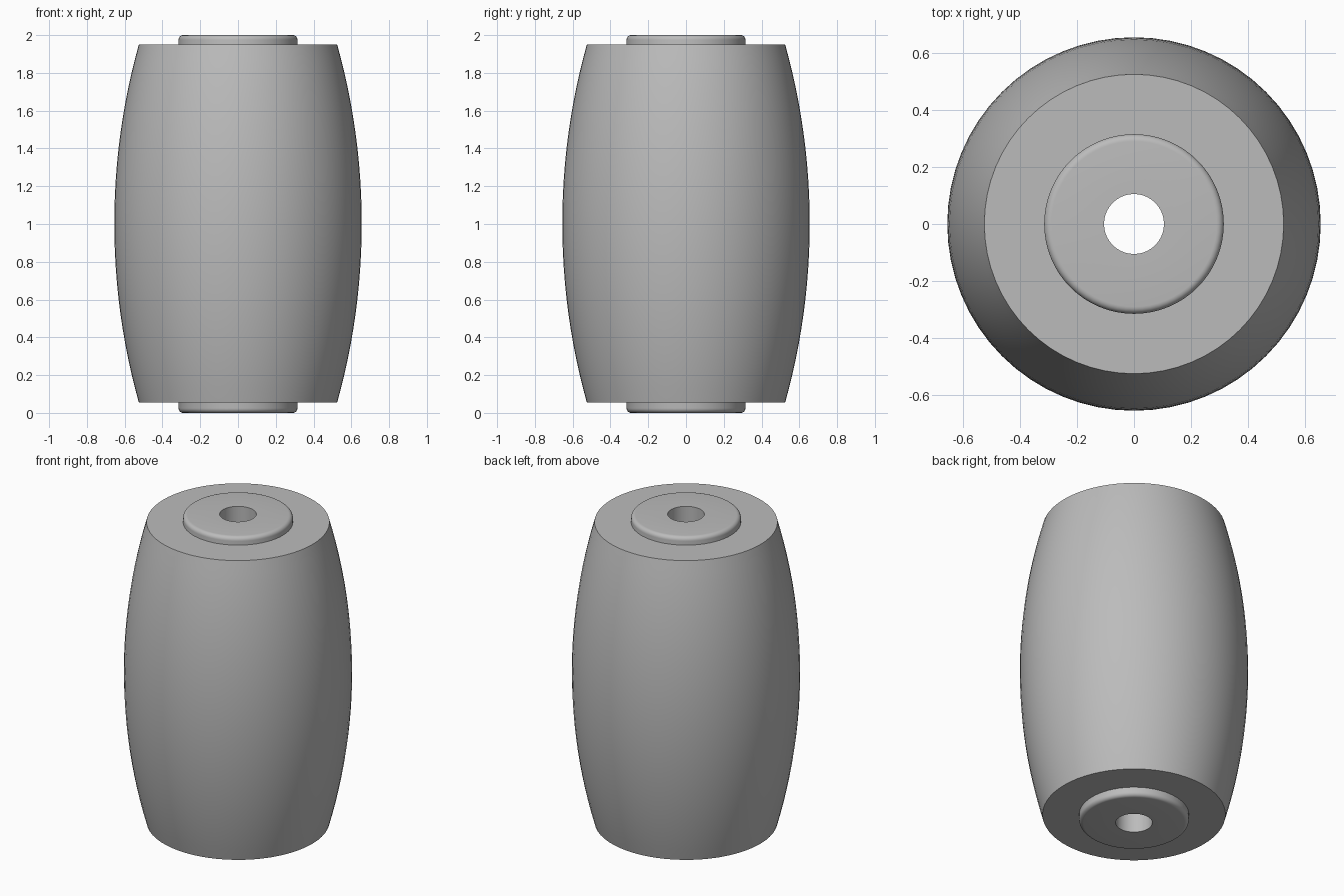
import bpy, bmesh
from math import asin, cos, sin, pi, radians

cube = bpy.data.objects.get("Cube")
if cube:
    bpy.data.objects.remove(cube, do_unlink=True)

SEGMENTS = 64
BOTTOM, TOP = 0.055, 1.95
END_RADIUS, BELLY_RADIUS = 0.525, 0.655
SLEEVE_RADIUS, BORE_RADIUS, FILLET = 0.315, 0.105, 0.025

grey = bpy.data.materials.new("plain grey")
grey.use_nodes = True
colour = (0.5, 0.5, 0.5, 1)
grey.diffuse_color = colour
grey.node_tree.nodes["Principled BSDF"].inputs["Base Color"].default_value = colour


def lathe(name, profile):
    """Spin a closed (radius, height) profile around the z axis."""
    bm = bmesh.new()
    rings = []
    for i in range(SEGMENTS):
        a = 2 * pi * i / SEGMENTS
        rings.append([bm.verts.new((r * cos(a), r * sin(a), z)) for r, z in profile])
    n = len(profile)
    for i, ring in enumerate(rings):
        following = rings[(i + 1) % SEGMENTS]
        for j in range(n):
            k = (j + 1) % n
            bm.faces.new((ring[j], following[j], following[k], ring[k]))
    bmesh.ops.recalc_face_normals(bm, faces=bm.faces)
    mesh = bpy.data.meshes.new(name)
    bm.to_mesh(mesh)
    bm.free()
    mesh.materials.append(grey)
    obj = bpy.data.objects.new(name, mesh)
    bpy.context.collection.objects.link(obj)
    bpy.ops.object.select_all(action="DESELECT")
    obj.select_set(True)
    bpy.context.view_layer.objects.active = obj
    bpy.ops.object.shade_smooth_by_angle(angle=radians(30))
    return obj


# Barrel body: a circular arc bulging between two flat ends
half = (TOP - BOTTOM) / 2
middle = (TOP + BOTTOM) / 2
rise = BELLY_RADIUS - END_RADIUS
arc_radius = (half ** 2 + rise ** 2) / (2 * rise)
spread = asin(half / arc_radius)
STEPS = 24
barrel = []
for i in range(STEPS + 1):
    t = spread * (2 * i / STEPS - 1)
    barrel.append((BELLY_RADIUS - arc_radius * (1 - cos(t)), middle + arc_radius * sin(t)))
inner = SLEEVE_RADIUS - 0.01
lathe("barrel_body", [(inner, BOTTOM)] + barrel + [(inner, TOP)])

# Core sleeve: a bored tube with rounded outer rims showing at both ends
rim = []
for i in range(7):
    a = pi / 2 * i / 6
    rim.append((SLEEVE_RADIUS - FILLET * (1 - cos(a)), 2 - FILLET * (1 - sin(a))))
lower_rim = [(r, 2 - z) for r, z in reversed(rim)]
lathe("core_sleeve", [(BORE_RADIUS, 0)] + lower_rim + rim + [(BORE_RADIUS, 2)])
